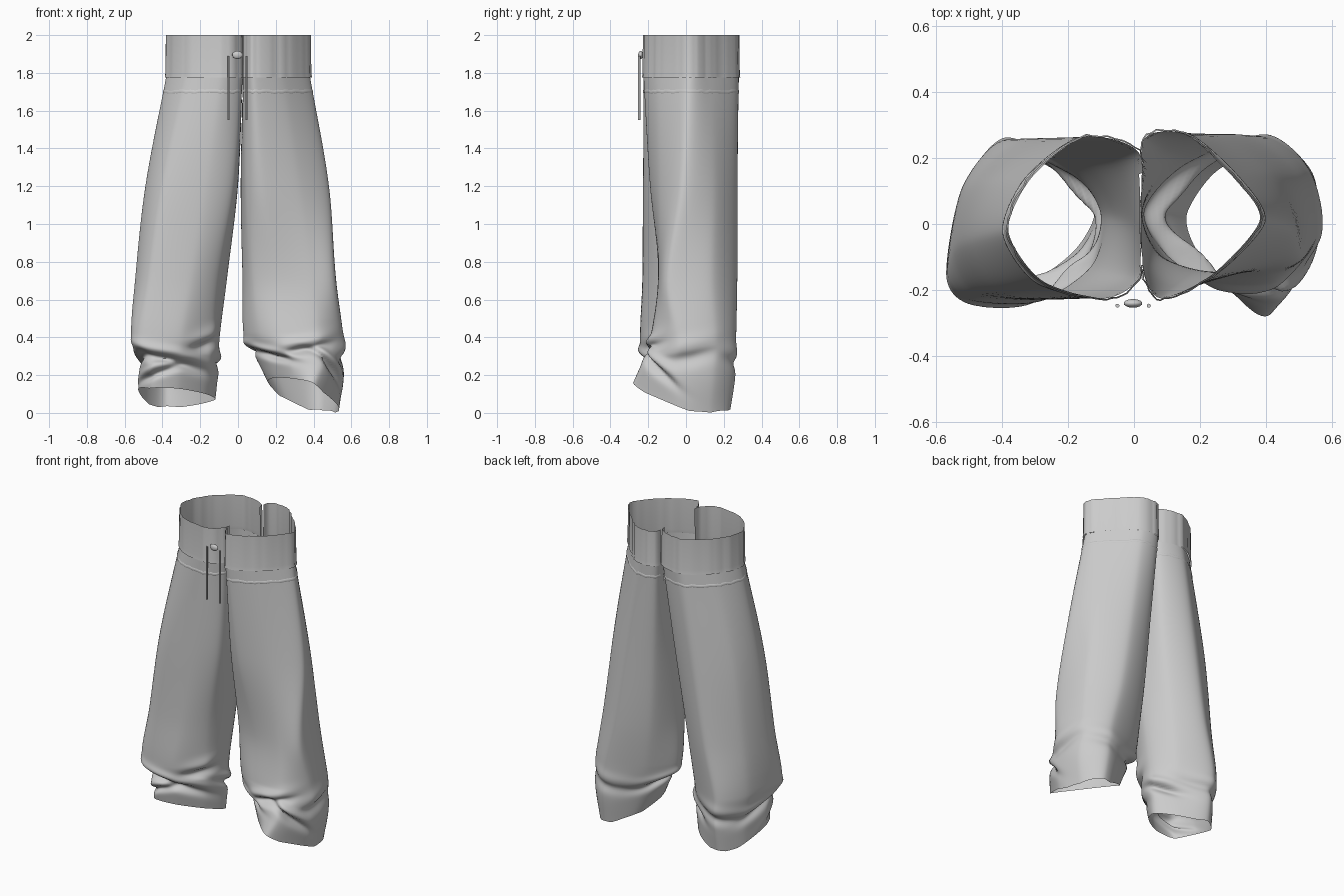
import bpy, math, random
from mathutils import Vector

if "Cube" in bpy.data.objects:
    bpy.data.objects.remove(bpy.data.objects["Cube"])

random.seed(4)
N = 96  # samples around each leg

# Leg cross-sections: height, then 8 (x, y) points: inner, inner-front, front,
# front-outer, outer, outer-back, back, back-inner
LEFT = [
    (1.78, [(.022, 0), (.018, -.16), (-.09, -.225), (-.28, -.17), (-.38, -.02), (-.31, .14), (-.15, .262), (.015, .215)]),
    (1.20, [(-.002, 0), (-.025, -.16), (-.17, -.225), (-.40, -.205), (-.49, -.05), (-.43, .13), (-.24, .26), (-.06, .19)]),
    (0.70, [(-.06, .02), (-.11, -.14), (-.25, -.225), (-.47, -.215), (-.545, -.08), (-.49, .12), (-.32, .258), (-.14, .18)]),
    (0.38, [(-.10, .03), (-.14, -.12), (-.30, -.235), (-.50, -.23), (-.565, -.15), (-.52, .11), (-.39, .255), (-.19, .17)]),
    (0.25, [(-.10, .04), (-.15, -.10), (-.30, -.21), (-.46, -.22), (-.525, -.10), (-.50, .11), (-.38, .25), (-.20, .15)]),
    (0.05, [(-.12, .04), (-.18, -.08), (-.32, -.18), (-.46, -.19), (-.53, -.06), (-.49, .11), (-.38, .22), (-.22, .15)]),
]
RIGHT = [
    (1.78, [(.026, .03), (.03, -.15), (.085, -.225), (.24, -.15), (.38, .01), (.31, .13), (.16, .268), (.03, .255)]),
    (1.20, [(.015, .04), (.04, -.13), (.13, -.19), (.33, -.14), (.48, -.02), (.41, .15), (.24, .27), (.07, .23)]),
    (0.70, [(.025, .04), (.07, -.09), (.20, -.14), (.40, -.145), (.515, -.09), (.49, .14), (.32, .27), (.11, .21)]),
    (0.38, [(.035, .04), (.10, -.10), (.23, -.18), (.43, -.18), (.555, -.04), (.53, .16), (.39, .265), (.16, .19)]),
    (0.22, [(.10, .04), (.15, -.08), (.28, -.20), (.45, -.22), (.555, -.05), (.54, .15), (.41, .262), (.20, .17)]),
    (0.05, [(.16, .03), (.19, -.08), (.30, -.21), (.41, -.275), (.53, -.05), (.51, .14), (.42, .235), (.25, .16)]),
]

# Folds: position around, spread, height, slope, depth, width
LEFT_FOLDS = [
    (.30, .15, .27, .35, .045, .045), (.15, .06, .38, -.5, .030, .05),
    (.36, .10, .17, -.5, .030, .035), (.52, .10, .27, -.3, .030, .04),
    (.72, .14, .27, .2, .020, .04), (.95, .09, .25, .3, .035, .035),
]
RIGHT_FOLDS = [
    (.14, .10, .27, -.4, .040, .04), (.32, .09, .33, .5, .035, .045),
    (.42, .07, .24, -.8, .035, .035), (.53, .08, .33, .4, .022, .05),
    (.76, .10, .30, -.3, .015, .04), (.95, .08, .30, .3, .035, .04),
]


def hermite(p0, p1, m0, m1, t):
    return (p0 * (2*t**3 - 3*t*t + 1) + m0 * (t**3 - 2*t*t + t)
            + p1 * (3*t*t - 2*t**3) + m1 * (t**3 - t*t))


def around(points, u):
    """Smooth closed curve through the section points."""
    p = [Vector(q) for q in points]
    n = len(p)
    k = (u % 1) * n
    i, t = int(k) % n, k - int(k)
    a, b, c, d = p[i-1], p[i], p[(i+1) % n], p[(i+2) % n]
    return hermite(b, c, (c - a) * .4, (d - b) * .4, t)


def section(sections, u, z):
    """Point on the leg at height z, blended between sections."""
    zs = [s[0] for s in sections]
    ps = [around(s[1], u) for s in sections]
    z = min(max(z, zs[-1]), zs[0])
    i = next(k for k in range(len(zs) - 1) if z >= zs[k+1])

    def slope(k):
        a, b = max(k-1, 0), min(k+1, len(zs)-1)
        return (ps[b] - ps[a]) / (zs[b] - zs[a])
    h = zs[i+1] - zs[i]
    return hermite(ps[i], ps[i+1], slope(i) * h, slope(i+1) * h, (z - zs[i]) / h)


def add_mesh(name, verts, faces, angle):
    me = bpy.data.meshes.new(name)
    me.from_pydata(verts, [], faces)
    me.update()
    ob = bpy.data.objects.new(name, me)
    bpy.context.collection.objects.link(ob)
    bpy.ops.object.select_all(action='DESELECT')
    ob.select_set(True)
    bpy.context.view_layer.objects.active = ob
    bpy.ops.object.shade_smooth_by_angle(angle=math.radians(angle))
    return ob


def quad(a, b, c, d, flip):
    return (d, c, b, a) if flip else (a, b, c, d)


def build_leg(name, sections, folds, hem, flip):
    heights = [.05 + .01 * i for i in range(46)] + [.5 + .04 * i for i in range(1, 32)] + [1.78]
    verts, faces = [], []
    for z in heights:
        ring = [section(sections, j / N, z) for j in range(N)]
        mid = sum(ring, Vector((0, 0))) / N
        for j, p in enumerate(ring):
            d = 0
            for u0, uw, z0, sl, amp, w in folds:
                du = (j / N - u0 + .5) % 1 - .5
                t = (z - z0 - sl * du) / w
                d += amp * 2.3 * t * math.exp(-t*t - (du / uw)**2)
            if d > 0:  # folds pinch in more than they bulge out
                d *= .45
            q = p + (p - mid).normalized() * d
            q.y = max(-.28, min(.28, q.y))
            q.x = max(-.57, min(.57, q.x))
            h = z
            if z < .42:  # tilt the hem
                e = section(sections, j / N, .05)
                h = hem(e.x, e.y) + (z - .05) / .37 * (.42 - hem(e.x, e.y))
            verts.append((q.x, q.y, h))
    for i in range(len(heights) - 1):
        for j in range(N):
            # the inner wall is open above the crotch
            if heights[i] > 1.64 and (j < N * .09 or j >= N * .91):
                continue
            k = (j + 1) % N
            faces.append(quad(i*N + j, i*N + k, (i+1)*N + k, (i+1)*N + j, flip))
    add_mesh(name, verts, faces, 60)


def build_strip(name, sections, rows, pleat, flip, angle, n=56):
    """Open strip round the waist; rows are (height, outward offset)."""
    us = [.10 + .80 * i / n for i in range(n + 1)]
    wob = [random.uniform(-pleat, pleat) for _ in us]
    wave = [random.uniform(-.004, .004) for _ in us]
    verts, faces = [], []
    for z, off in rows:
        for u, w, v in zip(us, wob, wave):
            p = section(sections, u, z)
            tan = section(sections, u + .01, z) - section(sections, u - .01, z)
            out = Vector((tan.y, -tan.x)).normalized() * (-1 if flip else 1)
            p = p + out * (off + w)
            verts.append((p.x, p.y, z + (v if pleat == 0 else 0)))
    m = n + 1
    for i in range(len(rows) - 1):
        for j in range(n):
            faces.append(quad(i*m + j, i*m + j + 1, (i+1)*m + j + 1, (i+1)*m + j, flip))
    add_mesh(name, verts, faces, angle)


def left_hem(x, y):
    return .03 + .26 * abs(.20 - y) + .5 * max(0, -.47 - x)


def right_hem(x, y):
    s = max(0, .5 * (.45 - x) + .38 * (.13 - y))
    rise = .4 * max(0, y - .13) + .4 * max(0, x - .45)
    return max(0, s + rise - .024)


# Legs, pleated waistband halves and the stitched seam below them
for side, secs, folds, hem, flip in (("left", LEFT, LEFT_FOLDS, left_hem, True),
                                     ("right", RIGHT, RIGHT_FOLDS, right_hem, False)):
    build_leg(side + "_leg", secs, folds, hem, flip)
    build_strip(side + "_waistband", secs, [(1.775, .007), (1.80, .004), (2.0, .002)], .004, flip, 60)
    build_strip(side + "_waist_seam", secs, [(1.692, .0), (1.696, .002), (1.706, .002), (1.71, 0)], 0, flip, 80)

# Drawstring cords
for side, x in (("left", -.05), ("right", .045)):
    bpy.ops.mesh.primitive_cylinder_add(vertices=12, radius=.006, depth=.34, location=(x, -.247, 1.72))
    bpy.context.object.name = side + "_cord"
    bpy.ops.object.shade_smooth_by_angle()

# Cord bead
bpy.ops.mesh.primitive_uv_sphere_add(segments=20, ring_count=12, radius=1, location=(-.003, -.24, 1.895))
bead = bpy.context.object
bead.name = "cord_bead"
bead.scale = (.028, .013, .021)
bpy.ops.object.shade_smooth_by_angle()
